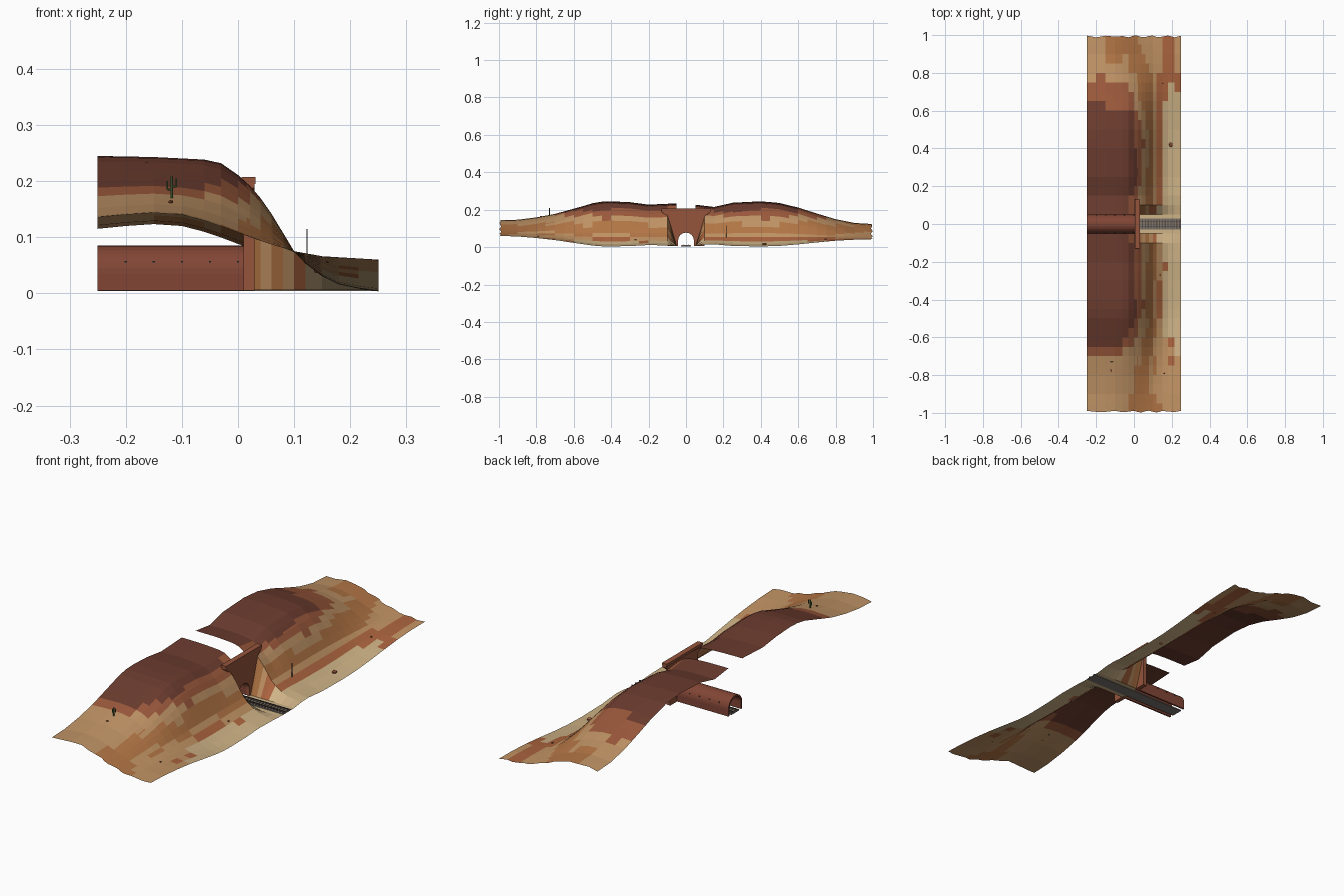
import bpy, bmesh, math, random
from mathutils import Matrix, Vector

if "Cube" in bpy.data.objects:
    bpy.data.objects.remove(bpy.data.objects["Cube"])

random.seed(4)

def mat(name, c):
    m = bpy.data.materials.new(name)
    m.diffuse_color = (*c, 1)
    m.use_nodes = True
    m.node_tree.nodes["Principled BSDF"].inputs["Base Color"].default_value = m.diffuse_color
    return m

STRATA = [mat("cream", (.62, .45, .24)), mat("rust", (.42, .13, .05)), mat("tan", (.55, .30, .13)),
          mat("ochre", (.45, .18, .06)), mat("sand", (.52, .29, .13)), mat("clay", (.33, .10, .045)),
          mat("dark_clay", (.15, .045, .028))]
STONE = mat("tunnel_stone", (.22, .06, .035))
WALL = mat("portal_stone", (.30, .09, .045))
GREEN = mat("cactus_green", (.06, .13, .04))
DARK = mat("dark_metal", (.06, .05, .05))
GRAVEL = mat("gravel", (.20, .18, .16))
WOOD = mat("sleeper_wood", (.12, .08, .05))

def finish(bm, name, *mats):
    me = bpy.data.meshes.new(name)
    bm.to_mesh(me)
    bm.free()
    ob = bpy.data.objects.new(name, me)
    for m in mats:
        me.materials.append(m)
    bpy.context.collection.objects.link(ob)
    return ob

def add_box(bm, lo, hi):
    lo, hi = Vector(lo), Vector(hi)
    bmesh.ops.create_cube(bm, size=1, matrix=Matrix.Translation((lo + hi) / 2) @ Matrix.Diagonal((*(hi - lo), 1)))

def add_rod(bm, a, b, r, n=6):
    a, b = Vector(a), Vector(b)
    d = b - a
    rot = d.to_track_quat('Z', 'Y').to_matrix().to_4x4()
    bmesh.ops.create_cone(bm, cap_ends=True, segments=n, radius1=r, radius2=r, depth=d.length,
                          matrix=Matrix.Translation((a + b) / 2) @ rot)

def extrude_yz(name, pts, x0, x1, m):
    bm = bmesh.new()
    f = bm.faces.new([bm.verts.new((x0, y, z)) for y, z in pts])
    r = bmesh.ops.extrude_face_region(bm, geom=[f])
    bmesh.ops.translate(bm, vec=(x1 - x0, 0, 0), verts=[v for v in r['geom'] if isinstance(v, bmesh.types.BMVert)])
    bmesh.ops.recalc_face_normals(bm, faces=bm.faces)
    return finish(bm, name, m)

def lerp_table(t, x):
    for (a, u), (b, v) in zip(t, t[1:]):
        if x <= b:
            return u + (v - u) * max(0, (x - a) / (b - a))
    return t[-1][1]

# terrain: ridge section blended into a flatter section towards both ends
MID = [(-.25, .246), (-.15, .244), (-.05, .239), (-.02, .23), (0, .212), (.03, .185), (.06, .142),
       (.1, .075), (.13, .042), (.17, .018), (.2, .01), (.25, .003)]
END = [(-.25, .125), (-.16, .134), (-.1, .13), (-.05, .117), (0, .098), (.05, .08), (.1, .065), (.15, .056), (.25, .05)]
WEIGHT = [(-1, 0), (-.9, .04), (-.8, .17), (-.7, .36), (-.6, .63), (-.5, .9), (-.43, 1), (-.3, .95), (-.2, .84),
          (-.05, .9), (.05, .84), (.15, .74), (.25, .93), (.4, .99), (.5, .92), (.6, .72), (.7, .45), (.8, .2), (.9, .04), (1, 0)]

def ground(x, y):
    w = lerp_table(WEIGHT, y)
    return lerp_table(MID, x) * w + (lerp_table(END, x) - .01 * y) * (1 - w)

XS = [-.25, -.2, -.15, -.1, -.06, -.03, 0, .015, .021, .04, .06, .08, .1, .12, .15, .18, .215, .25]
YS = [i * .05 - 1 for i in range(41)]
bm = bmesh.new()
grid = []
for x in XS:
    row = []
    for y in YS:
        z = ground(x, y)
        if x > .02 and abs(y) < .06:      # cutting floor in front of the portal
            z = min(z, .006)
        yy = y * (.993 + .005 * math.sin(x * 75 + y)) if abs(y) > .99 else y
        row.append(bm.verts.new((x, yy, max(z, .001))))
    grid.append(row)
jitter = {}
for i in range(len(XS) - 1):
    for j in range(len(YS) - 1):
        xc, yc = (XS[i] + XS[i + 1]) / 2, (YS[j] + YS[j + 1]) / 2
        if xc < .02 and abs(yc) < .05:    # open strip above the tunnel
            continue
        f = bm.faces.new((grid[i][j], grid[i + 1][j], grid[i + 1][j + 1], grid[i][j + 1]))
        k = (i // 2, j // 2)
        jitter.setdefault(k, random.uniform(-.012, .012))
        z = f.calc_center_median().z + jitter[k]
        f.material_index = sum(z > t for t in (.03, .045, .07, .125, .165, .20))
finish(bm, "desert_hill", *STRATA)

# tunnel tube
def arch(r, z0=.005, zc=.035, n=16):
    return [(r, z0)] + [(r * math.cos(math.pi * i / n), zc + r * math.sin(math.pi * i / n)) for i in range(n + 1)] + [(-r, z0)]

extrude_yz("tunnel_tube", arch(.05) + arch(.042)[::-1], -.25, .012, STONE)

# portal wall with arched opening and corbelled top
half = [(.1, .005), (.1, .165), (.13, .188), (.13, .207)]
extrude_yz("portal_wall", half + [(-y, z) for y, z in half[::-1]] + arch(.042)[::-1], .01, .029, WALL)
bm = bmesh.new()
add_box(bm, (.006, -.13, .195), (.031, .13, .207))
finish(bm, "portal_coping", WALL)

# tunnel lamps
bm = bmesh.new()
for i in range(5):
    for s in (-1, 1):
        x = -.2 + i * .05
        add_box(bm, (x - .002, s * .044 - .004, .054), (x + .002, s * .044 + .004, .058))
finish(bm, "tunnel_lamps", DARK)

# railway track
bm = bmesh.new()
add_box(bm, (-.25, -.028, .004), (.248, .028, .009))
finish(bm, "track_bed", GRAVEL)
bm = bmesh.new()
for i in range(33):
    x = -.242 + i * .0151
    add_box(bm, (x - .003, -.023, .009), (x + .003, .023, .0115))
finish(bm, "sleepers", WOOD)
bm = bmesh.new()
for s in (-1, 1):
    add_box(bm, (-.25, s * .015 - .0015, .0115), (.248, s * .015 + .0015, .015))
finish(bm, "rails", DARK)

# cactus
bm = bmesh.new()
cx, cy = -.118, -.73
cz = ground(cx, cy) - .005
add_rod(bm, (cx, cy, cz), (cx, cy, .208), .0028)
for s, h in ((-1, .185), (1, .19)):
    e = cx + s * .008
    add_rod(bm, (cx, cy, h), (e, cy, h), .0018)
    add_rod(bm, (e, cy, h - .001), (e, cy, h + .015), .0018)
finish(bm, "cactus", GREEN)

# signal pole
bm = bmesh.new()
add_rod(bm, (.123, .215, .02), (.123, .215, .115), .0015)
finish(bm, "signal_pole", DARK)

# loose rocks
bm = bmesh.new()
for x, y, r in ((.195, .42, .011), (-.12, -.775, .005), (.14, -.27, .005), (.16, -.79, .005), (.155, .745, .005)):
    bmesh.ops.create_icosphere(bm, subdivisions=1, radius=r, matrix=Matrix.Translation((x, y, ground(x, y) + r * .3))
                               @ Matrix.Diagonal((1, 1.2, .7, 1)))
finish(bm, "rocks", STRATA[5])
